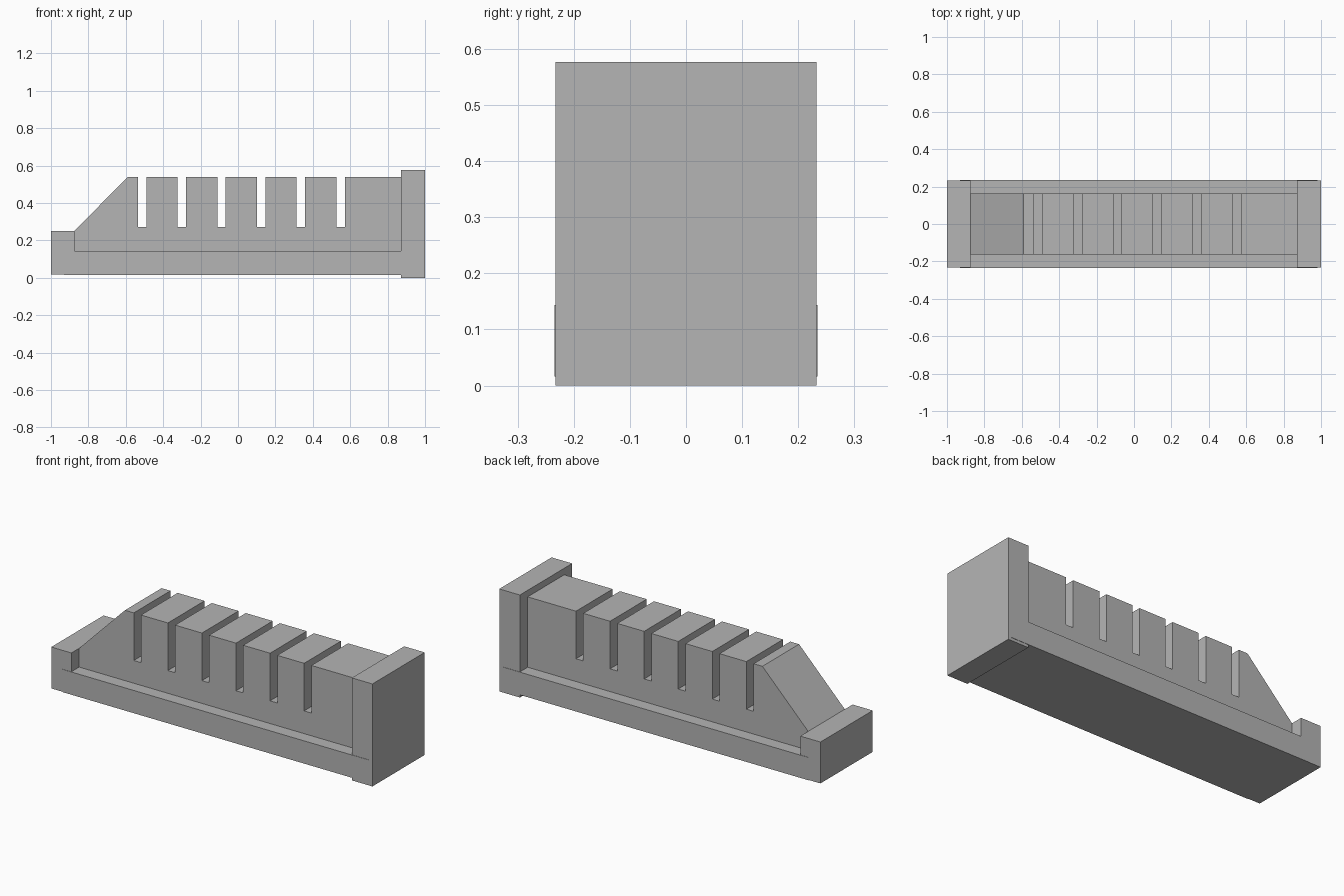
import bpy, bmesh

if "Cube" in bpy.data.objects:
    bpy.data.objects.remove(bpy.data.objects["Cube"])

grey = bpy.data.materials.new("plain grey")
grey.diffuse_color = (0.46, 0.46, 0.46, 1)
grey.use_nodes = True
grey.node_tree.nodes["Principled BSDF"].inputs["Base Color"].default_value = grey.diffuse_color


def prism(name, profile, half_width):
    """Extrude an x-z profile symmetrically along y."""
    bm = bmesh.new()
    face = bm.faces.new([bm.verts.new((x, -half_width, z)) for x, z in profile])
    ext = bmesh.ops.extrude_face_region(bm, geom=[face])
    verts = [v for v in ext["geom"] if isinstance(v, bmesh.types.BMVert)]
    bmesh.ops.translate(bm, verts=verts, vec=(0, 2 * half_width, 0))
    bmesh.ops.recalc_face_normals(bm, faces=bm.faces[:])
    mesh = bpy.data.meshes.new(name)
    bm.to_mesh(mesh)
    bm.free()
    mesh.materials.append(grey)
    obj = bpy.data.objects.new(name, mesh)
    bpy.context.collection.objects.link(obj)
    return obj


def block(name, x0, x1, z0, z1, half_width):
    return prism(name, [(x0, z0), (x1, z0), (x1, z1), (x0, z1)], half_width)


# Base rail and the two end blocks
block("base_rail", -0.93, 0.98, 0.016, 0.144, 0.2345)
block("low_end_block", -1.0, -0.875, 0.017, 0.25, 0.2325)
block("tall_end_block", 0.872, 1.0, 0.0, 0.577, 0.2325)

# Slotted body: sloped nose, then six evenly spaced slots along the top
top, slot_floor = 0.54, 0.272
profile = [(-0.88, 0.14), (-0.88, 0.245), (-0.59, top)]
for i in range(6):
    x = -0.535 + 0.2122 * i
    profile += [(x, top), (x, slot_floor), (x + 0.045, slot_floor), (x + 0.045, top)]
profile += [(0.88, top), (0.88, 0.14)]
prism("slotted_body", profile, 0.163)
